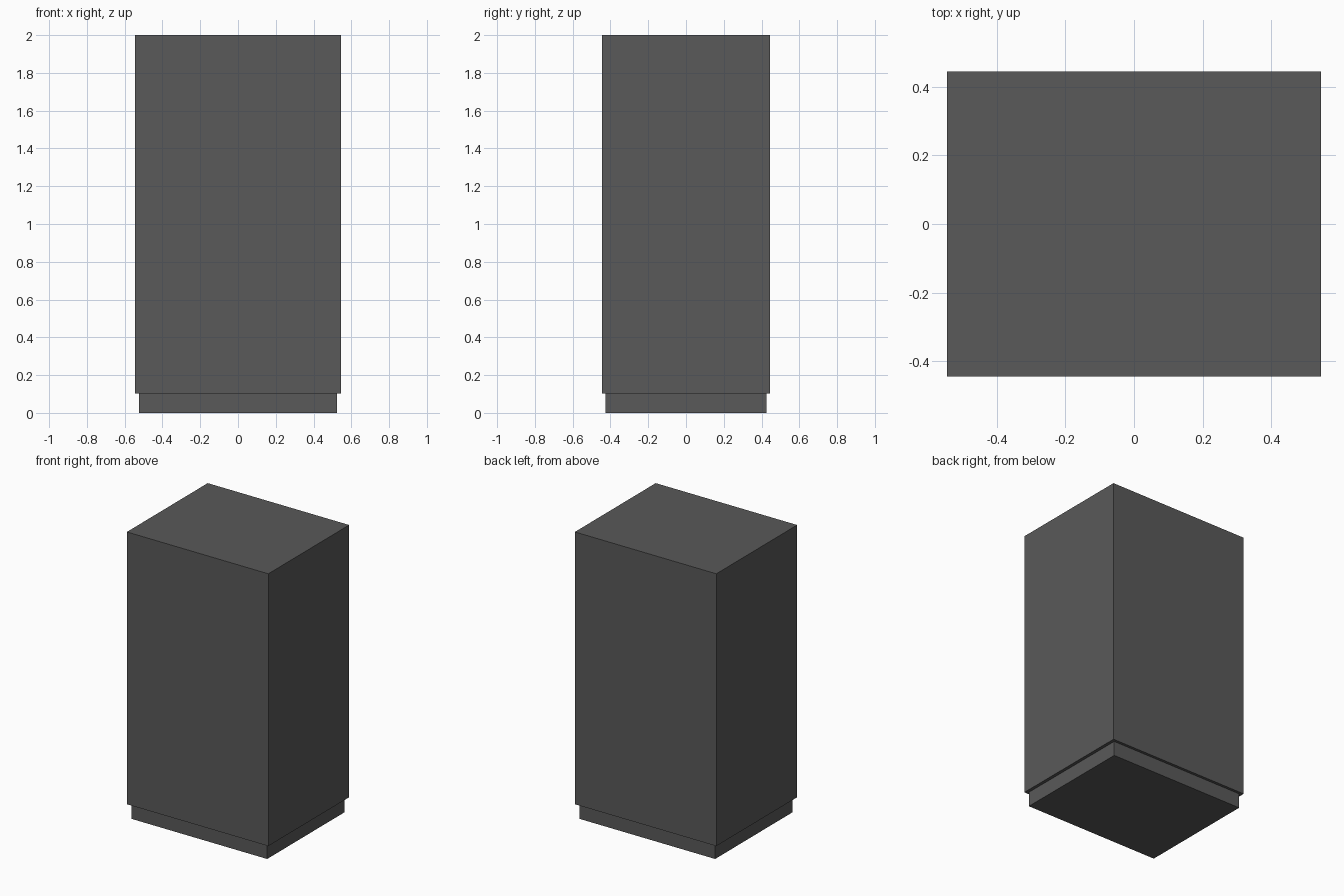
import bpy

if "Cube" in bpy.data.objects:
    bpy.data.objects.remove(bpy.data.objects["Cube"])

# Dark grey finish shared by both parts
dark = bpy.data.materials.new("dark_grey")
dark.diffuse_color = (0.1, 0.1, 0.1, 1.0)
dark.use_nodes = True
dark.node_tree.nodes["Principled BSDF"].inputs["Base Color"].default_value = dark.diffuse_color


def box(name, width, depth, z0, z1):
    bpy.ops.mesh.primitive_cube_add(size=1, location=(0, 0, (z0 + z1) / 2))
    ob = bpy.context.object
    ob.name = name
    ob.scale = (width, depth, z1 - z0)
    bpy.ops.object.transform_apply(location=False, rotation=False, scale=True)
    ob.data.materials.append(dark)
    return ob


# Recessed plinth
box("plinth", 1.046, 0.852, 0.0, 0.103)

# Main cabinet block
box("cabinet_body", 1.09, 0.89, 0.103, 2.0)
